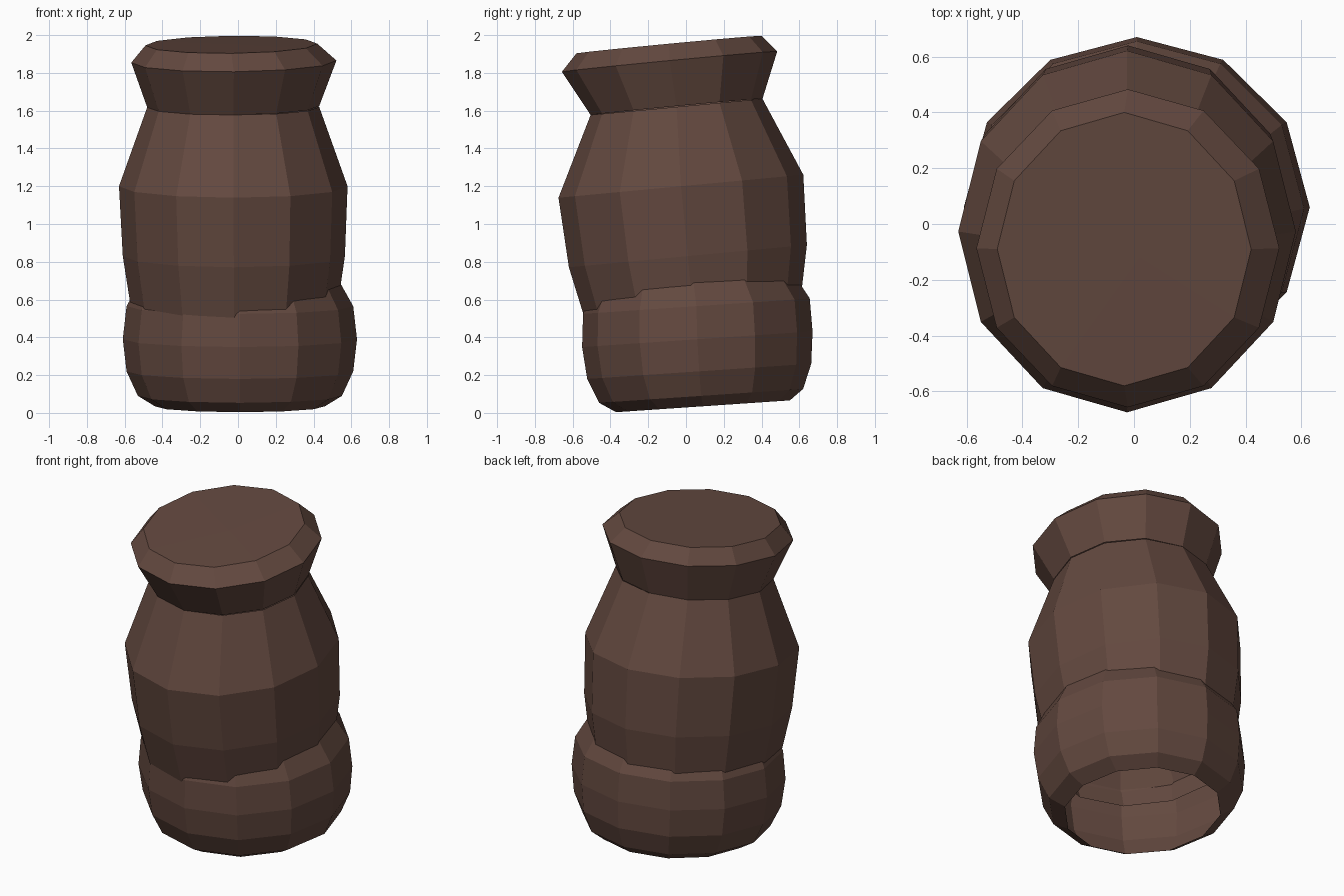
import bpy, bmesh
from math import sin, cos, pi

if "Cube" in bpy.data.objects:
    bpy.data.objects.remove(bpy.data.objects["Cube"])

SIDES = 12

brown = bpy.data.materials.new("dark_brown")
brown.diffuse_color = (0.125, 0.066, 0.05, 1)
brown.use_nodes = True
brown.node_tree.nodes["Principled BSDF"].inputs["Base Color"].default_value = brown.diffuse_color


def stacked_rings(name, rings, slope, roll=0.0, cap=None):
    """Loft tilted 12-sided rings: (centre x, y, z, radius x, radius y)."""
    bm = bmesh.new()
    loops = []
    for cx, cy, cz, rx, ry in rings:
        loop = []
        for i in range(SIDES):
            dx, dy = rx * cos(2 * pi * i / SIDES), ry * sin(2 * pi * i / SIDES)
            loop.append(bm.verts.new((cx + dx, cy + dy, cz + slope * dy + roll * dx)))
        loops.append(loop)
    for a, b in zip(loops, loops[1:]):
        for i in range(SIDES):
            j = (i + 1) % SIDES
            bm.faces.new((a[i], a[j], b[j], b[i]))
    # fan cap over the last ring
    if cap:
        centre = bm.verts.new(cap)
        for i in range(SIDES):
            bm.faces.new((loops[-1][i], loops[-1][(i + 1) % SIDES], centre))
    mesh = bpy.data.meshes.new(name)
    bm.to_mesh(mesh)
    bm.free()
    obj = bpy.data.objects.new(name, mesh)
    bpy.context.collection.objects.link(obj)
    mesh.materials.append(brown)
    return obj


# bulging base, hollow and open underneath
stacked_rings("base", [
    (0.01, 0.09, 0.035, 0.45, 0.46),
    (0.01, 0.08, 0.09, 0.54, 0.54),
    (0.01, 0.07, 0.22, 0.60, 0.593),
    (0.01, 0.06, 0.39, 0.62, 0.61),
    (0.01, 0.055, 0.565, 0.60, 0.60),
    (0.01, 0.04, 0.69, 0.53, 0.535),
    (0.01, 0.03, 0.74, 0.45, 0.45),
], slope=0.068)

# leaning body, sunk into the base, narrowing to a neck
stacked_rings("body", [
    (-0.02, 0.045, 0.45, 0.53, 0.55),
    (-0.022, 0.01, 0.83, 0.588, 0.63),
    (-0.025, -0.027, 1.20, 0.605, 0.648),
    (-0.025, -0.05, 1.62, 0.455, 0.455),
], slope=0.094)

# flared rim with a flat closed top
stacked_rings("rim", [
    (-0.025, -0.05, 1.62, 0.455, 0.455),
    (-0.022, -0.087, 1.86, 0.543, 0.57),
    (-0.035, -0.09, 1.95, 0.455, 0.49),
], slope=0.095, roll=0.01, cap=(0.02, -0.12, 1.95))
